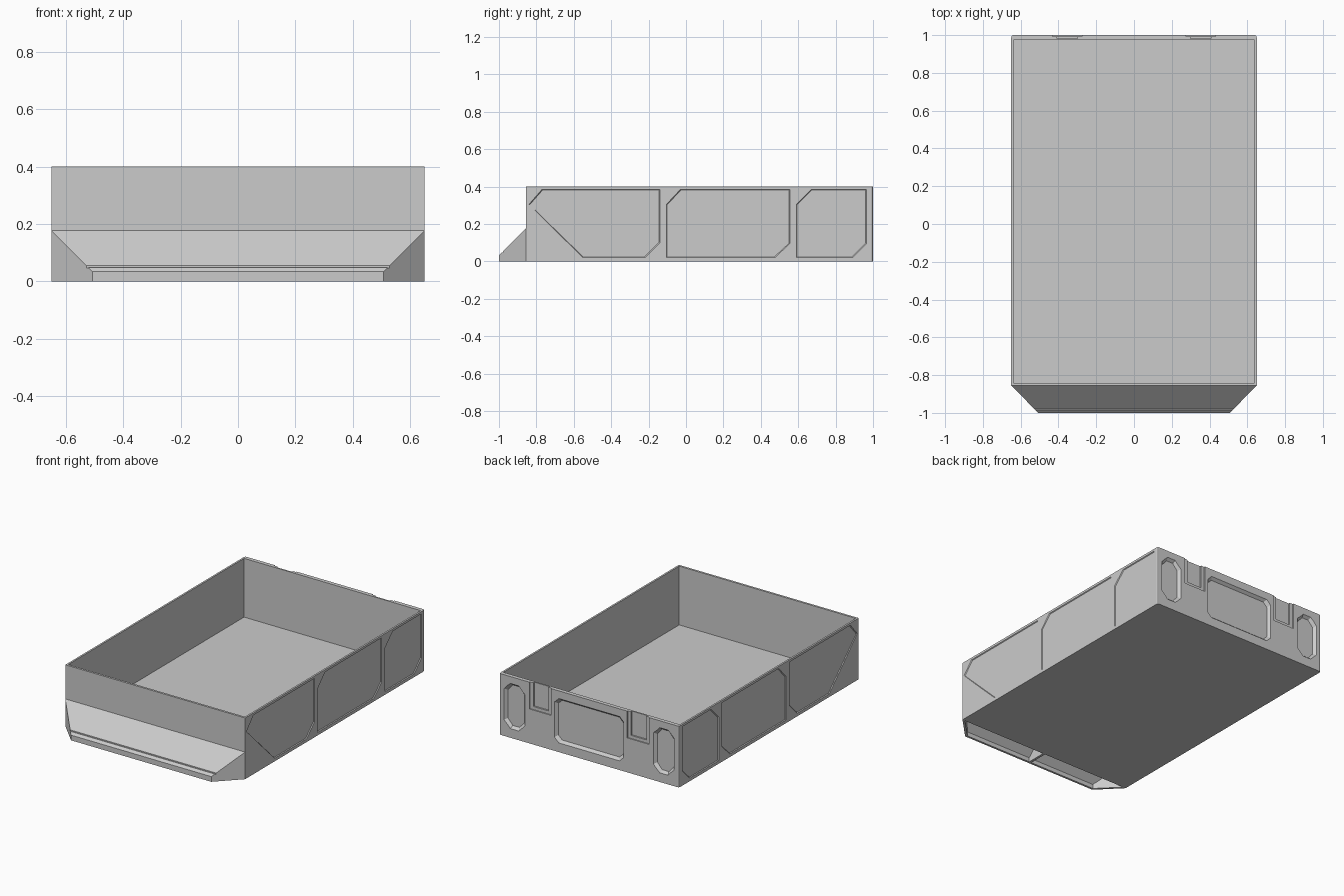
import bpy, bmesh

if "Cube" in bpy.data.objects:
    bpy.data.objects.remove(bpy.data.objects["Cube"])

W, FRONT, BACK, H = 0.65, -0.855, 1.0, 0.40


def loft(name, ring_a, ring_b):
    """Closed solid between two matching rings of 3D points."""
    bm = bmesh.new()
    a = [bm.verts.new(p) for p in ring_a]
    b = [bm.verts.new(p) for p in ring_b]
    n = len(a)
    bm.faces.new(a)
    bm.faces.new(b)
    for i in range(n):
        j = (i + 1) % n
        bm.faces.new((a[i], a[j], b[j], b[i]))
    bmesh.ops.recalc_face_normals(bm, faces=bm.faces)
    mesh = bpy.data.meshes.new(name)
    bm.to_mesh(mesh)
    bm.free()
    obj = bpy.data.objects.new(name, mesh)
    bpy.context.collection.objects.link(obj)
    return obj


def box(name, x0, x1, y0, y1, z0, z1):
    ring = [(x0, y0), (x1, y0), (x1, y1), (x0, y1)]
    return loft(name, [(x, y, z0) for x, y in ring], [(x, y, z1) for x, y in ring])


def cut(target, cutter):
    mod = target.modifiers.new("cut", 'BOOLEAN')
    mod.operation = 'DIFFERENCE'
    mod.solver = 'EXACT'
    mod.object = cutter
    bpy.context.view_layer.objects.active = target
    bpy.ops.object.modifier_apply(modifier=mod.name)
    bpy.data.objects.remove(cutter, do_unlink=True)


def shrink(poly, d):
    """Scale a 2D polygon so its bounds move inward by d."""
    us, vs = [p[0] for p in poly], [p[1] for p in poly]
    cu, cv = (min(us) + max(us)) / 2, (min(vs) + max(vs)) / 2
    su = 1 - 2 * d / (max(us) - min(us))
    sv = 1 - 2 * d / (max(vs) - min(vs))
    return [(cu + (u - cu) * su, cv + (v - cv) * sv) for u, v in poly]


def recess(target, poly, place, depth, slope):
    """Tapered pocket; place(u, v, d) maps to 3D at d below the surface."""
    outer, inner = shrink(poly, -slope), shrink(poly, slope)
    cut(target, loft("cutter", [place(u, v, -depth) for u, v in outer],
                     [place(u, v, depth) for u, v in inner]))


# Tray body with softened rear corners and an open cavity
c = 0.012
plan = [(-W, FRONT), (W, FRONT), (W, BACK - c), (W - c * 0.3, BACK - c * 0.3), (W - c, BACK),
        (-W + c, BACK), (-W + c * 0.3, BACK - c * 0.3), (-W, BACK - c)]
tray = loft("tray_body", [(x, y, 0) for x, y in plan], [(x, y, H) for x, y in plan])
cut(tray, box("cutter", -W + 0.012, W - 0.012, FRONT + 0.014, BACK - 0.026, 0.016, H + 0.1))

# Shallow chamfered panels on both sides (y, z outlines)
panels = [
    [(-0.77, 0.385), (-0.14, 0.385), (-0.14, 0.10), (-0.22, 0.02), (-0.55, 0.02), (-0.84, 0.305)],
    [(-0.03, 0.385), (0.555, 0.385), (0.555, 0.095), (0.475, 0.02), (-0.105, 0.02), (-0.105, 0.305)],
    [(0.67, 0.385), (0.965, 0.385), (0.965, 0.095), (0.89, 0.02), (0.59, 0.02), (0.59, 0.305)],
]
for s in (-1, 1):
    for poly in panels:
        recess(tray, poly, lambda u, v, d: (s * (W - d), u, v), 0.005, 0.004)


def on_back(u, v, d):
    return (u, BACK - d, v)


# Rear panels: one wide centre, one narrow at each end
def clipped(x0, x1, z0, z1, k):
    return [(x0 + k, z0), (x1 - k, z0), (x1, z0 + k), (x1, z1 - k),
            (x1 - k, z1), (x0 + k, z1), (x0, z1 - k), (x0, z0 + k)]


recess(tray, clipped(-0.25, 0.25, 0.06, 0.35, 0.03), on_back, 0.018, 0.015)
for s in (-1, 1):
    poly = [(s * x, z) for x, z in clipped(0.465, 0.615, 0.06, 0.355, 0.045)]
    recess(tray, poly, on_back, 0.018, 0.015)
    # Stepped clip slots open at the top rim
    for half, depth, z0 in ((0.078, 0.007, 0.225), (0.055, 0.017, 0.245)):
        x = s * 0.353
        cut(tray, box("cutter", x - half, x + half, BACK - depth, BACK + 0.05, z0, H + 0.05))


# Front pull: sloped hollow lip with a centre rib
def wedge(name, y0, xa, xb, za, y1, xc, xd, zc, bottom):
    return loft(name, [(xa, y0, bottom), (xb, y0, bottom), (xb, y0, za), (xa, y0, za)],
                [(xc, y1, bottom), (xd, y1, bottom), (xd, y1, zc), (xc, y1, zc)])


pull = wedge("front_pull", FRONT, -W, W, 0.177, -1.0, -0.507, 0.507, 0.034, 0)
for s in (-1, 1):
    cut(pull, wedge("cutter", FRONT + 0.005, s * 0.008, s * 0.635, 0.162,
                    -0.986, s * 0.008, s * 0.499, 0.028, -0.02))

# Fine groove across the slope just above the lip
cut(pull, box("cutter", -0.7, 0.7, -0.985, -0.979, 0.047, 0.1))
